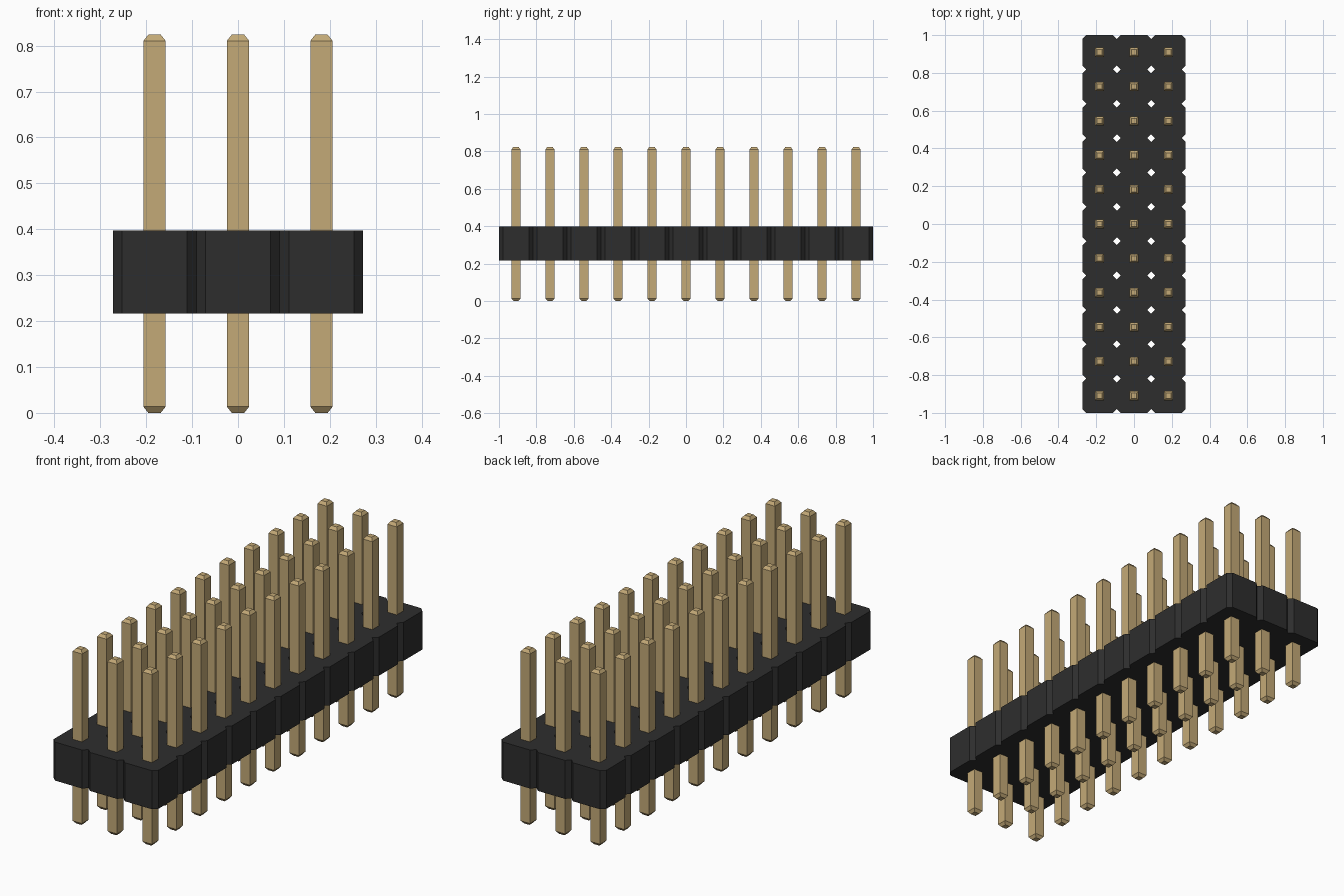
import bpy, bmesh

cube = bpy.data.objects.get("Cube")
if cube:
    bpy.data.objects.remove(cube, do_unlink=True)

COLS, ROWS = 3, 11
PITCH = 2 / ROWS
CHAMFER = 0.0205                 # cut corner of each housing cell
BODY_Z0, BODY_Z1 = 0.216, 0.397
PIN_HALF, TIP_HALF = 0.0243, 0.0135
PIN_H, TIP_H = 0.824, 0.0135


def material(name, rgb):
    m = bpy.data.materials.new(name)
    m.use_nodes = True
    m.diffuse_color = (*rgb, 1)
    bsdf = next(n for n in m.node_tree.nodes if n.type == 'BSDF_PRINCIPLED')
    bsdf.inputs["Base Color"].default_value = (*rgb, 1)
    return m


def finish(bm, name, mat):
    bmesh.ops.recalc_face_normals(bm, faces=bm.faces[:])
    mesh = bpy.data.meshes.new(name)
    bm.to_mesh(mesh)
    bm.free()
    mesh.materials.append(mat)
    obj = bpy.data.objects.new(name, mesh)
    bpy.context.collection.objects.link(obj)
    return obj


black = material("black plastic", (0.027, 0.027, 0.027))
gold = material("gold metal", (0.55, 0.40, 0.185))
centres = [((c - (COLS - 1) / 2) * PITCH, (r - (ROWS - 1) / 2) * PITCH)
           for r in range(ROWS) for c in range(COLS)]

# Housing: grid of octagon cells welded along shared sides, then extruded up
bm = bmesh.new()
h, k = PITCH / 2, PITCH / 2 - CHAMFER
octagon = [(h, -k), (h, k), (k, h), (-k, h), (-h, k), (-h, -k), (-k, -h), (k, -h)]
for cx, cy in centres:
    bm.faces.new([bm.verts.new((cx + x, cy + y, BODY_Z0)) for x, y in octagon])
bmesh.ops.remove_doubles(bm, verts=bm.verts[:], dist=1e-4)
base = bm.faces[:]
top = bmesh.ops.extrude_face_region(bm, geom=base, use_keep_orig=True)["geom"]
bmesh.ops.translate(bm, vec=(0, 0, BODY_Z1 - BODY_Z0),
                    verts=[v for v in top if isinstance(v, bmesh.types.BMVert)])
finish(bm, "housing", black)

# Pin: square rod with tapered tips, shared by every position
bm = bmesh.new()
rings = []
for z, s in ((0, TIP_HALF), (TIP_H, PIN_HALF), (PIN_H - TIP_H, PIN_HALF), (PIN_H, TIP_HALF)):
    rings.append([bm.verts.new((x * s, y * s, z))
                  for x, y in ((-1, -1), (1, -1), (1, 1), (-1, 1))])
for lo, hi in zip(rings, rings[1:]):
    for i in range(4):
        j = (i + 1) % 4
        bm.faces.new((lo[i], lo[j], hi[j], hi[i]))
bm.faces.new(rings[0][::-1])
bm.faces.new(rings[-1])
pin = finish(bm, "pin_1", gold)
pin.location = (*centres[0], 0)
for n, (x, y) in enumerate(centres[1:], 2):
    copy = bpy.data.objects.new(f"pin_{n}", pin.data)
    copy.location = (x, y, 0)
    bpy.context.collection.objects.link(copy)
